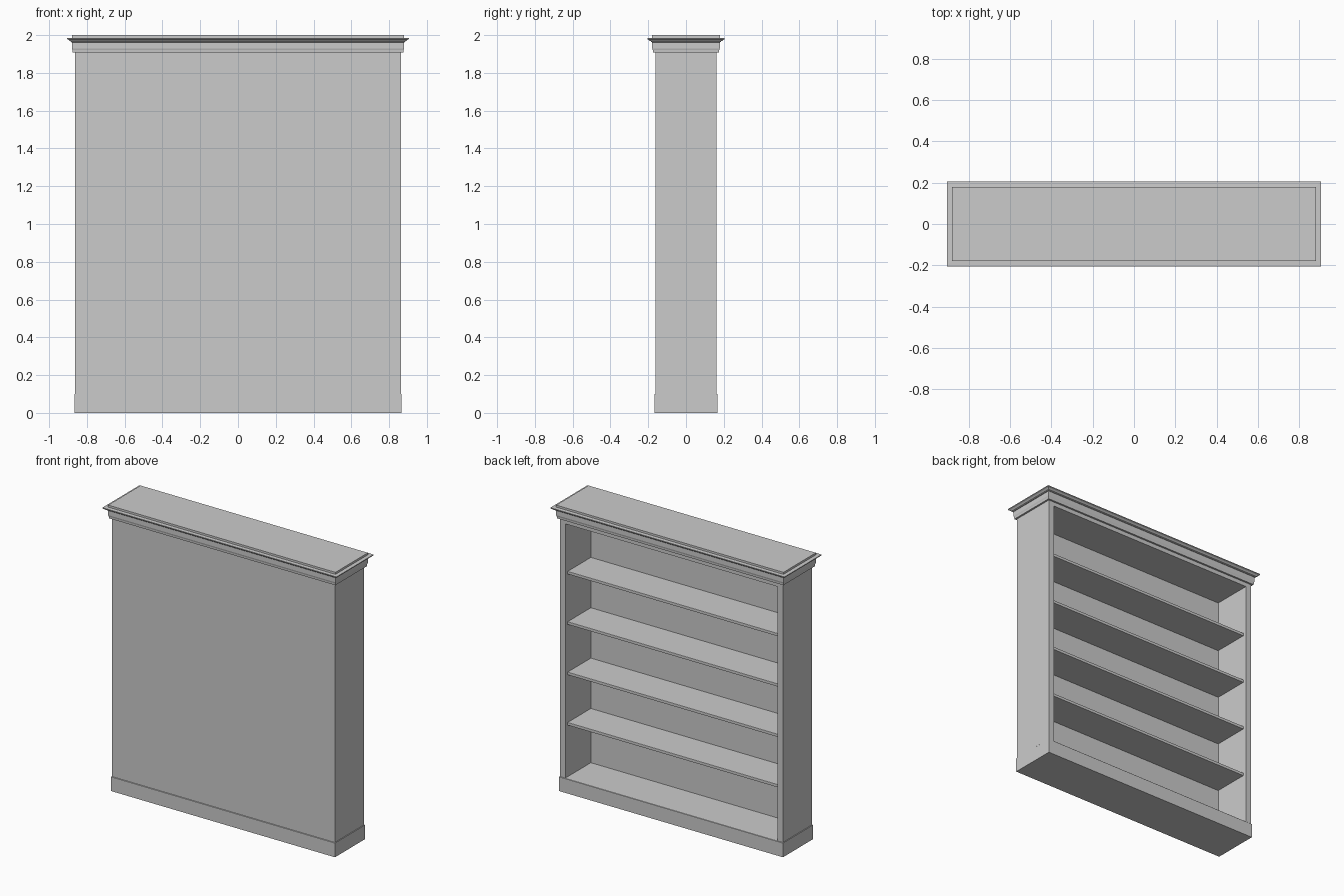
import bpy, bmesh

if "Cube" in bpy.data.objects:
    bpy.data.objects.remove(bpy.data.objects["Cube"])

W, D = 0.862, 0.162          # half width and half depth of the case
IN_X, IN_Y = 0.82, -0.12     # inside face of sides and of back panel
FLOOR, CEIL, CASE_TOP = 0.101, 1.878, 1.907


def finish(name, bm):
    bmesh.ops.recalc_face_normals(bm, faces=bm.faces)
    mesh = bpy.data.meshes.new(name)
    bm.to_mesh(mesh)
    bm.free()
    obj = bpy.data.objects.new(name, mesh)
    bpy.context.collection.objects.link(obj)
    return obj


def box(name, x0, x1, y0, y1, z0, z1):
    bm = bmesh.new()
    bmesh.ops.create_cube(bm, size=1)
    for v in bm.verts:
        v.co.x = x0 + (v.co.x + 0.5) * (x1 - x0)
        v.co.y = y0 + (v.co.y + 0.5) * (y1 - y0)
        v.co.z = z0 + (v.co.z + 0.5) * (z1 - z0)
    return finish(name, bm)


def moulding(name, profile):
    """Stack of rectangles: each (offset from case, height), capped at both ends."""
    bm = bmesh.new()
    rings = []
    for o, z in profile:
        x, y = W + o, D + o
        rings.append([bm.verts.new((sx * x, sy * y, z))
                      for sx, sy in ((-1, -1), (1, -1), (1, 1), (-1, 1))])
    for a, b in zip(rings, rings[1:]):
        for i in range(4):
            j = (i + 1) % 4
            bm.faces.new((a[i], a[j], b[j], b[i]))
    bm.faces.new(rings[0])
    bm.faces.new(rings[-1])
    return finish(name, bm)


# Plinth, its top doubles as the bottom of the case
moulding("plinth", [(0.004, 0), (0.004, FLOOR - 0.002), (0.002, FLOOR)])

# Case: sides, closed panel and top board
for side, s in (("left", -1), ("right", 1)):
    xs = sorted((s * IN_X, s * W))
    box(side + "_side", xs[0], xs[1], -D, D, FLOOR, CASE_TOP)
box("closed_panel", -IN_X, IN_X, -D, IN_Y, FLOOR, CASE_TOP)
box("top_board", -IN_X, IN_X, IN_Y, D, CEIL, CASE_TOP)

# Four shelves, set back from the opening, with softened edges
for k in range(4):
    top = 0.481 + 0.352 * k
    shelf = box("shelf_%d" % (k + 1), -IN_X, IN_X, IN_Y, D - 0.025, top - 0.02, top)
    bevel = shelf.modifiers.new("soft_edge", 'BEVEL')
    bevel.width = 0.002
    bevel.segments = 2

# Stepped crown with projecting lip and raised lid
moulding("crown", [(0.013, CASE_TOP), (0.014, 1.92), (0.017, 1.93), (0.017, 1.962),
                   (0.023, 1.963), (0.023, 1.967), (0.029, 1.969), (0.034, 1.974),
                   (0.043, 1.979), (0.043, 1.985), (0.017, 1.986), (0.017, 2.0)])
